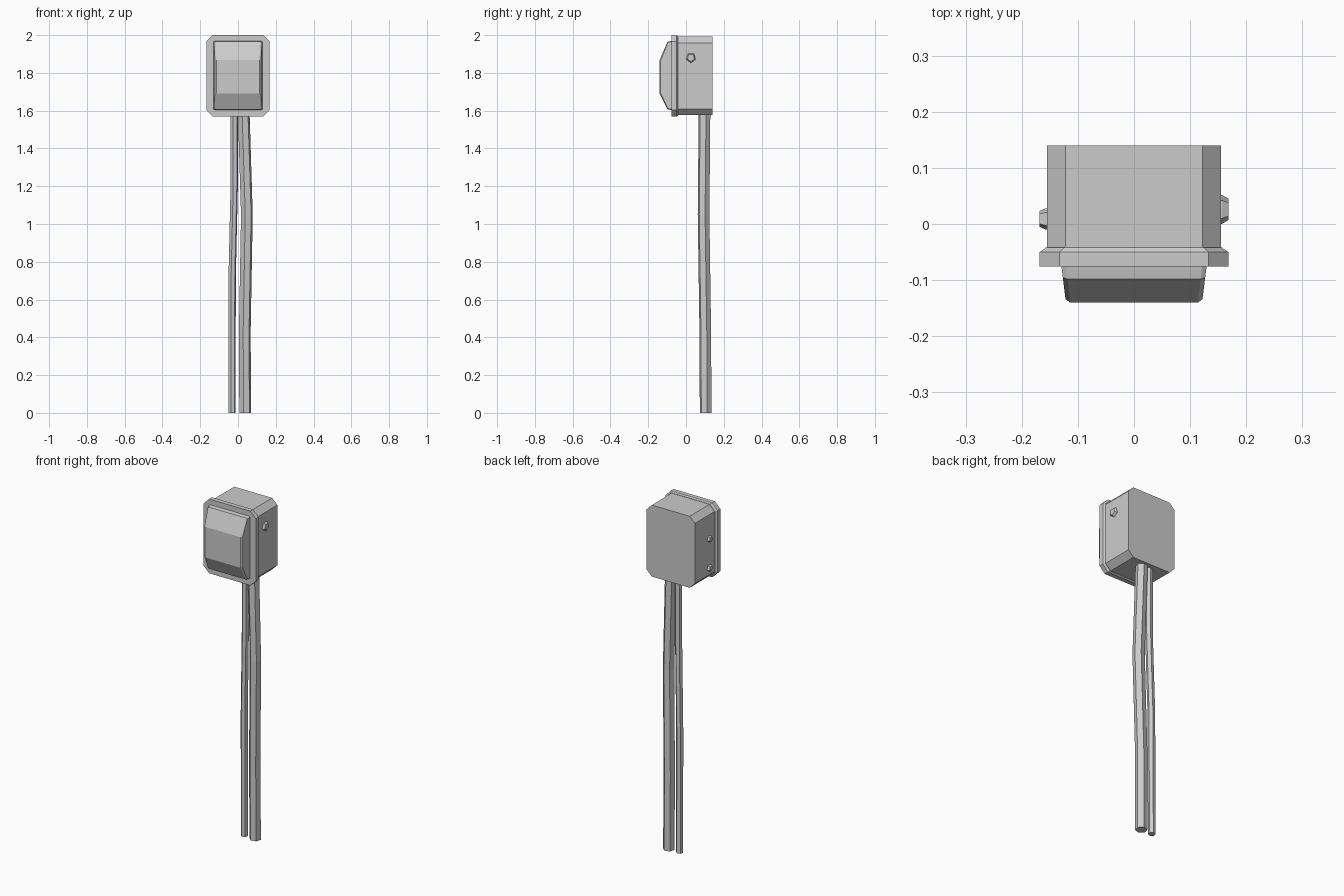
import bpy, bmesh, math
from mathutils import Vector, Matrix

if "Cube" in bpy.data.objects:
    bpy.data.objects.remove(bpy.data.objects["Cube"])

grey = bpy.data.materials.new("plain grey")
grey.use_nodes = True
grey.diffuse_color = (0.6, 0.6, 0.6, 1)
grey.node_tree.nodes["Principled BSDF"].inputs["Base Color"].default_value = (0.6, 0.6, 0.6, 1)


def loft(name, rings):
    """Skin closed rings of equal length and cap both ends."""
    bm = bmesh.new()
    loops = [[bm.verts.new(p) for p in ring] for ring in rings]
    n = len(loops[0])
    for a, b in zip(loops, loops[1:]):
        for i in range(n):
            j = (i + 1) % n
            bm.faces.new((a[i], a[j], b[j], b[i]))
    bm.faces.new(loops[0])
    bm.faces.new(loops[-1])
    bmesh.ops.recalc_face_normals(bm, faces=bm.faces)
    mesh = bpy.data.meshes.new(name)
    bm.to_mesh(mesh)
    bm.free()
    mesh.materials.append(grey)
    obj = bpy.data.objects.new(name, mesh)
    bpy.context.collection.objects.link(obj)
    return obj


MID = 1.784


def octagon(y, w, h, c):
    """Rectangle with cut corners facing the front."""
    quarter = [(w, h - c), (w - c, h)]
    pts = quarter + [(-x, z) for x, z in reversed(quarter)]
    pts += [(-x, -z) for x, z in pts]
    return [(x, y, MID + z) for x, z in pts]


# Housing and front flange
loft("housing", [octagon(-0.045, 0.155, 0.208, 0.033), octagon(0.14, 0.155, 0.208, 0.033)])
loft("flange", [octagon(-0.076, 0.168, 0.216, 0.035), octagon(-0.050, 0.168, 0.216, 0.035),
                octagon(-0.042, 0.157, 0.210, 0.033)])

# Rocker: side profile with narrowed ends
profile = [(-0.07, 1.97), (-0.098, 1.965), (-0.14, 1.868), (-0.14, 1.69),
           (-0.098, 1.607), (-0.07, 1.602)]


def rocker_ring(side, inset):
    ring = []
    for y, z in profile:
        depth = (-0.07 - y) / 0.07
        x = 0.130 - 0.008 * depth - inset
        shrink = 0.006 if inset == 0 else 0
        ring.append((side * x, y + shrink * depth, MID + (z - MID) * (1 - shrink * 4)))
    return ring


loft("rocker", [rocker_ring(-1, 0), rocker_ring(-1, 0.008), rocker_ring(1, 0.008), rocker_ring(1, 0)])


# Side studs
def stud(name, side, y, z, radius):
    rings = []
    for x, r in ((0.15, radius), (0.157, radius), (0.168, radius * 0.75)):
        rings.append([(side * x, y + r * math.sin(k * math.tau / 5), z - r * math.cos(k * math.tau / 5))
                      for k in range(5)])
    loft(name, rings)


stud("left_stud", 1, 0.026, 1.88, 0.027)
stud("right_upper_stud", -1, 0.009, 1.82, 0.02)
stud("right_lower_stud", -1, 0.009, 1.65, 0.02)


# Six-sided hanging cables
def cable(name, radius, path):
    loft(name, [[(x + radius * math.cos(k * math.tau / 6 + 0.25), y + radius * math.sin(k * math.tau / 6 + 0.25), z)
                 for k in range(6)] for x, y, z in path])


cable("thick_cable", 0.032, [(0.038, 0.104, 0), (0.036, 0.102, 0.43), (0.047, 0.093, 1.05), (0.030, 0.098, 1.6)])
cable("thin_cable", 0.020, [(-0.032, 0.104, 0), (-0.031, 0.102, 0.72), (-0.020, 0.096, 1.2), (-0.020, 0.096, 1.6)])
